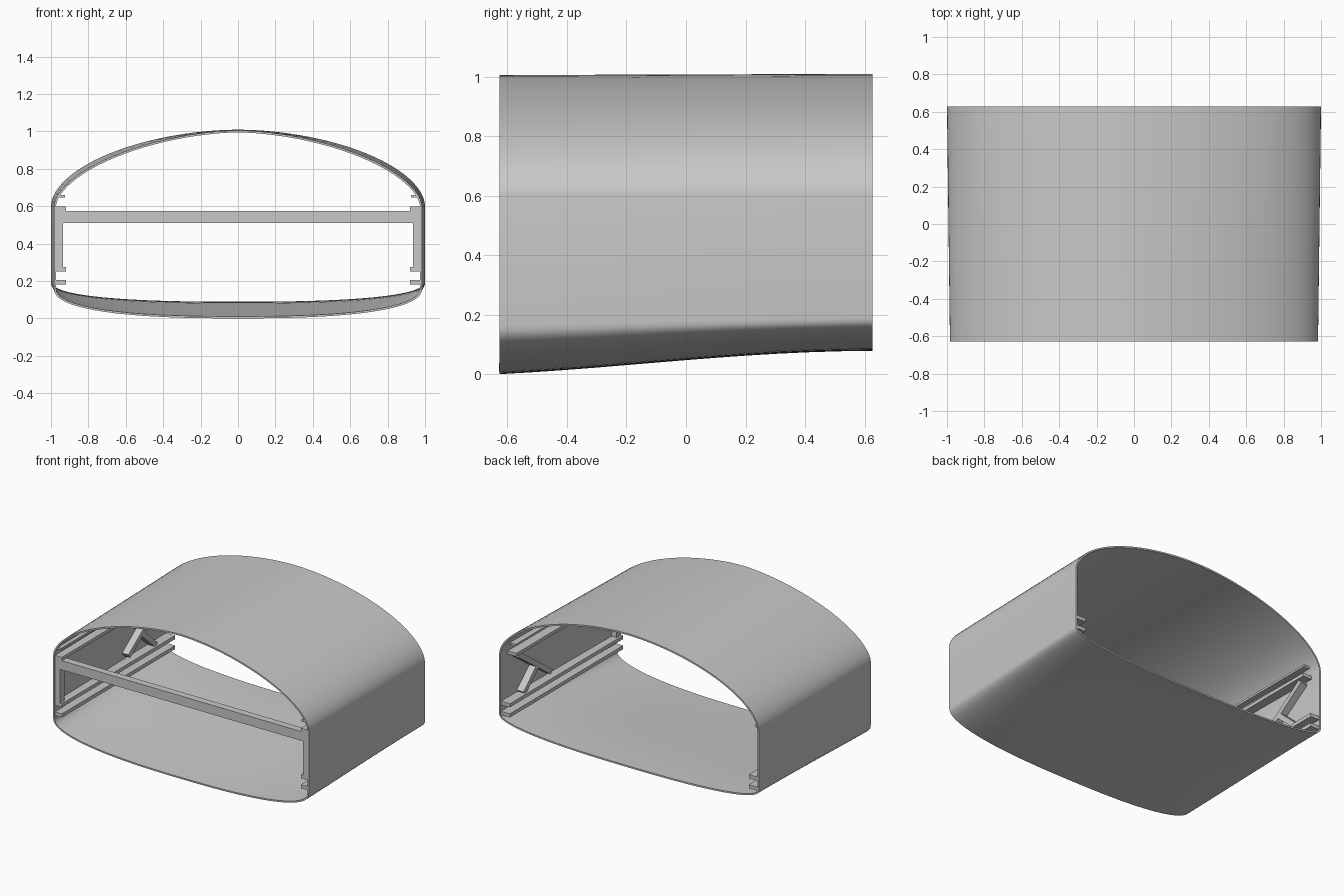
import bpy, bmesh, math
from mathutils import Vector

cube = bpy.data.objects.get("Cube")
if cube:
    bpy.data.objects.remove(cube, do_unlink=True)

HALF = 0.627   # half length along y

grey = bpy.data.materials.new("light_grey")
grey.use_nodes = True
colour = (0.58, 0.58, 0.58, 1)
grey.diffuse_color = colour
grey.node_tree.nodes["Principled BSDF"].inputs["Base Color"].default_value = colour


def add_object(name, bm):
    bmesh.ops.recalc_face_normals(bm, faces=bm.faces)
    mesh = bpy.data.meshes.new(name)
    bm.to_mesh(mesh)
    bm.free()
    mesh.materials.append(grey)
    obj = bpy.data.objects.new(name, mesh)
    bpy.context.collection.objects.link(obj)
    return obj


def half_width(y):
    """Outer half width, growing slightly towards the back."""
    return 0.992 + 0.008 * y / HALF


def superellipse(a, n):
    c, s = math.cos(a), math.sin(a)
    return (math.copysign(abs(c) ** (2 / n), c), abs(s) ** (2 / n))


def section(y, steps=48):
    """Closed outline: domed roof, straight sides, shallow rounded belly."""
    t = (y + HALF) / (2 * HALF)
    ease = (math.sin(t * math.pi / 2) + t * t * (3 - 2 * t)) / 2
    w, roof, belly = half_width(y), 1.005 + 0.004 * t, 0.078 * ease
    top_side, low_side = 0.6, 0.165 + 0.025 * t
    pts = []
    for i in range(steps + 1):
        c, s = superellipse(math.pi * i / steps, 1.73 + 0.12 * t)
        pts.append((w * c, y, top_side + (roof - top_side) * s))
    for i in range(steps + 1):
        c, s = superellipse(math.pi * i / steps, 2.5)
        pts.append((-w * c, y, low_side - (low_side - belly) * s))
    return pts


# Hollow outer shell lofted along y
bm = bmesh.new()
stations = 12
rings = [[bm.verts.new(p) for p in section(-HALF + 2 * HALF * k / stations)]
         for k in range(stations + 1)]
for a, b in zip(rings, rings[1:]):
    for i in range(len(a)):
        j = (i + 1) % len(a)
        bm.faces.new((a[i], a[j], b[j], b[i]))
shell = add_object("outer_shell", bm)
# Thickness grows inwards, so make sure the roof normals point up
top = max(shell.data.polygons, key=lambda p: p.center.z)
if top.normal.z < 0:
    shell.data.flip_normals()
solid = shell.modifiers.new("thickness", "SOLIDIFY")
solid.thickness = 0.011
solid.offset = -1
bpy.ops.object.select_all(action="DESELECT")
shell.select_set(True)
bpy.context.view_layer.objects.active = shell
bpy.ops.object.modifier_apply(modifier="thickness")
bpy.ops.object.shade_smooth_by_angle(angle=math.radians(30))


def wall_bar(name, side, profile, inner, inset=0.006):
    """Extrude a (y, z) outline from the side wall inwards to x = inner."""
    bm = bmesh.new()
    out = [bm.verts.new((side * (half_width(y) - inset), y, z)) for y, z in profile]
    inn = [bm.verts.new((side * inner, y, z)) for y, z in profile]
    bm.faces.new(out)
    bm.faces.new(inn)
    for i in range(len(out)):
        j = (i + 1) % len(out)
        bm.faces.new((out[i], out[j], inn[j], inn[i]))
    add_object(name, bm)


def rect(y0, y1, z0, z1):
    return [(y0, z0), (y1, z0), (y1, z1), (y0, z1)]


def strut(start, end, width=0.035):
    """Slanted bar outline between two (y, z) points."""
    a, b = Vector(start), Vector(end)
    d = (b - a).normalized() * width / 2
    n = Vector((-d.y, d.x))
    return [tuple(p) for p in (a + n, b + n, b - n, a - n)]


FRONT = -HALF + 0.004
BACK = HALF - 0.004
for label, side in (("left", 1), ("right", -1)):
    # Long rails along the side wall
    wall_bar(label + "_bottom_rail", side, rect(FRONT, BACK, 0.18, 0.205), 0.92)
    wall_bar(label + "_lower_rail", side, rect(FRONT, BACK, 0.25, 0.275), 0.92)
    wall_bar(label + "_upper_rail", side, rect(FRONT, 0.55, 0.575, 0.598), 0.92)
    wall_bar(label + "_top_rail", side, rect(FRONT, 0.55, 0.645, 0.66), 0.925, 0.028)
    # Front post
    wall_bar(label + "_front_post", side, rect(FRONT, FRONT + 0.05, 0.275, 0.511), 0.935)
    # Long slanted brace and the short strut under it
    wall_bar(label + "_long_brace", side, strut((0.14, 0.31), (0.5, 0.565)), 0.935)
    wall_bar(label + "_short_strut", side, strut((0.29, 0.41), (0.44, 0.275)), 0.935)

# Cross beam between the side walls at the front
bm = bmesh.new()
bmesh.ops.create_cube(bm, size=1)
for v in bm.verts:
    v.co = (v.co.x * 1.95, FRONT + 0.025 + v.co.y * 0.05, 0.543 + v.co.z * 0.064)
add_object("front_cross_beam", bm)
